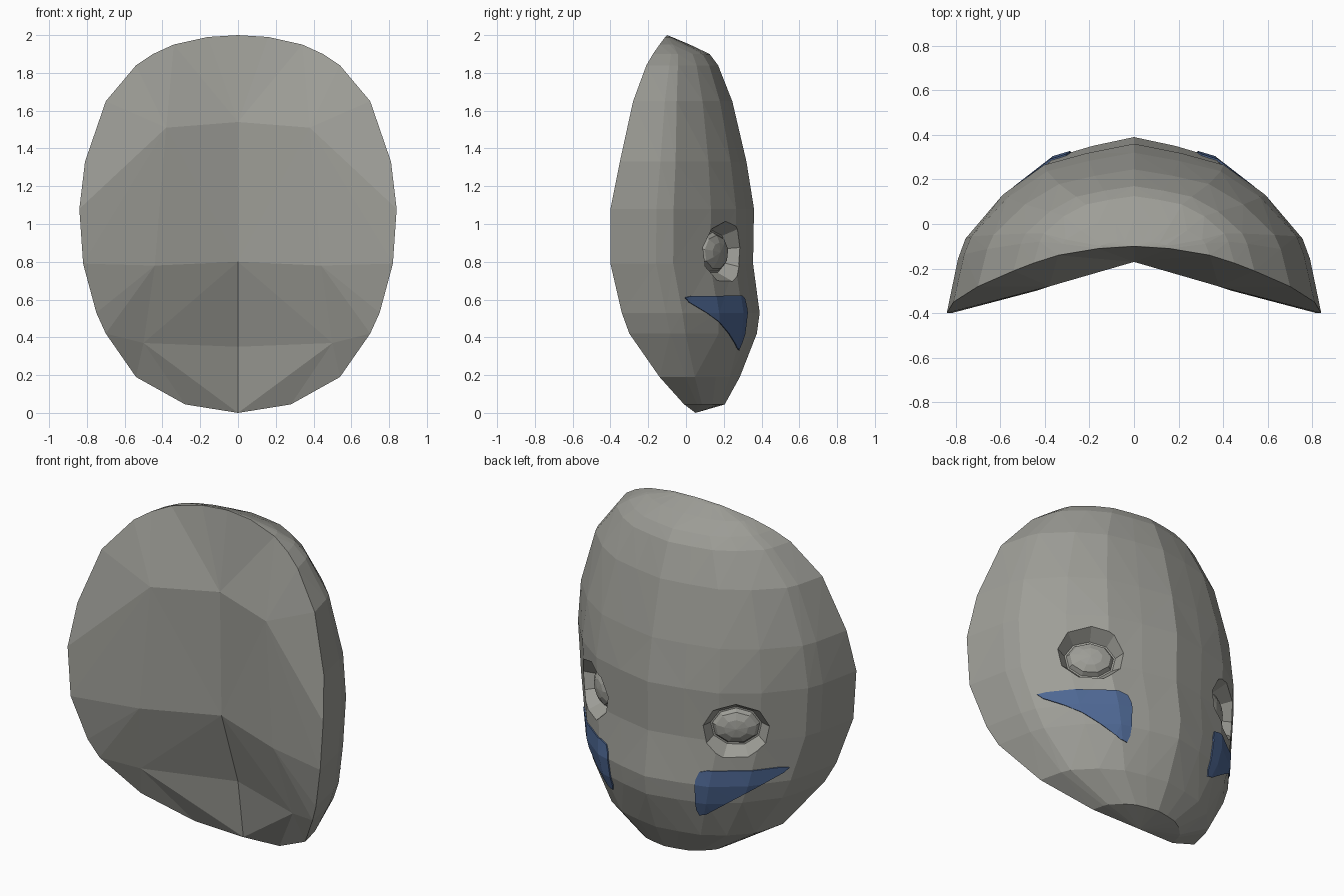
import bpy, bmesh, math
from mathutils import Vector, Matrix

cube = bpy.data.objects.get("Cube")
if cube:
    bpy.data.objects.remove(cube, do_unlink=True)


def material(name, rgb):
    mat = bpy.data.materials.new(name)
    mat.use_nodes = True
    mat.diffuse_color = (*rgb, 1)
    mat.node_tree.nodes["Principled BSDF"].inputs["Base Color"].default_value = (*rgb, 1)
    return mat


GREY = material("warm grey", (0.34, 0.34, 0.31))
BLUE = material("cheek blue", (0.075, 0.135, 0.29))


def make_object(name, bm, mat):
    """Turn a left-half bmesh into an object mirrored across x = 0."""
    mesh = bpy.data.meshes.new(name)
    bm.to_mesh(mesh)
    mesh.materials.append(mat)
    obj = bpy.data.objects.new(name, mesh)
    bpy.context.collection.objects.link(obj)
    mirror = obj.modifiers.new("Mirror", "MIRROR")
    mirror.use_clip = True
    return obj


# Mask rows from crown to chin: height, half width, rim y, centre y
ROWS = [
    (1.99, .16, -.11, -.075), (1.95, .34, -.14, .02), (1.90, .45, -.175, .125),
    (1.84, .54, -.21, .17), (1.65, .70, -.28, .245), (1.33, .81, -.35, .32),
    (1.08, .84, -.40, .36), (.79, .82, -.40, .355), (.53, .75, -.34, .39),
    (.42, .70, -.30, .375), (.19, .54, -.14, .285), (.045, .28, -.01, .205),
]
# Cross-section: fraction of half width, fraction of depth lost
SECTION = [(0, 0), (.25, .055), (.48, .125), (.7, .3), (.9, .56), (.94, .68), (1, 1)]

bm = bmesh.new()
grid = [[bm.verts.new((w * t, yc - (yc - yr) * d, z)) for t, d in SECTION]
        for z, w, yr, yc in ROWS]
top = bm.verts.new((0, -.10, 2))
bottom = bm.verts.new((0, .05, 0))

# Curved outer face
for upper, lower in zip(grid, grid[1:]):
    for i in range(len(SECTION) - 1):
        bm.faces.new((upper[i], upper[i + 1], lower[i + 1], lower[i]))
for pole, row in ((top, grid[0]), (bottom, grid[-1])):
    for a, b in zip(row, row[1:]):
        bm.faces.new((pole, a, b))
bmesh.ops.triangulate(bm, faces=bm.faces[:])
bmesh.ops.recalc_face_normals(bm, faces=bm.faces[:])
if sum(f.normal.y * f.calc_area() for f in bm.faces) < 0:
    bmesh.ops.reverse_faces(bm, faces=bm.faces[:])
skin = bm.copy()

# Hollow inner face
rim = [top] + [row[-1] for row in grid] + [bottom]
brow_mid, brow = bm.verts.new((0, -.17, 1.54)), bm.verts.new((.38, -.28, 1.51))
nose_mid, nose = bm.verts.new((0, -.155, .8)), bm.verts.new((.44, -.30, .78))
jaw_mid, jaw = bm.verts.new((0, 0, .35)), bm.verts.new((.5, -.2, .37))


def fan(hub, points):
    for a, b in zip(points, points[1:]):
        bm.faces.new((hub, a, b))


fan(brow_mid, rim[:3] + [brow])
fan(brow, rim[2:9] + [nose, nose_mid, brow_mid])
fan(nose, rim[8:11] + [jaw, nose_mid])
fan(jaw, rim[10:] + [jaw_mid, nose_mid])
bmesh.ops.recalc_face_normals(bm, faces=bm.faces[:])
if sum(f.normal.y * f.calc_area() for f in bm.faces if f.calc_center_median().y > .1) < 0:
    bmesh.ops.reverse_faces(bm, faces=bm.faces[:])
mask = make_object("mask_shell", bm, GREY)

# Local frame of the left eye: across, up, outward
out = Vector((.56, .83, 0)).normalized()
up = Vector((0, 0, 1))
frame = Matrix((up.cross(out), up, out)).transposed().to_4x4()
frame.translation = (.465, .195, .85)

# Sloped sockets cut from the shell
bm = bmesh.new()
bmesh.ops.create_cone(bm, cap_ends=True, segments=9, radius1=.14, radius2=.235, depth=.13,
                      matrix=frame @ Matrix.Diagonal((1, .82, 1, 1)))
cutter = make_object("socket_cutter", bm, GREY)
cutter.hide_render = True
cut = mask.modifiers.new("Sockets", "BOOLEAN")
cut.object, cut.operation, cut.solver = cutter, "DIFFERENCE", "EXACT"
bpy.context.view_layer.objects.active = mask
for mod in list(mask.modifiers):
    bpy.ops.object.modifier_apply(modifier=mod.name)
bpy.data.objects.remove(cutter, do_unlink=True)

# Flattened eyeballs resting in the sockets
bm = bmesh.new()
bmesh.ops.create_uvsphere(bm, u_segments=9, v_segments=6, radius=1,
                          matrix=frame @ Matrix.Translation((0, 0, -.065))
                          @ Matrix.Diagonal((.13, .105, .05, 1)))
make_object("eyes", bm, GREY)

# Rounded triangular cheek plates, trimmed from the outer face
corners = [Vector(p) for p in ((.29, .62), (.27, .31), (.70, .62))]
outline = []
for i, c in enumerate(corners):
    a = c + (corners[i - 1] - c).normalized() * .06
    b = c + (corners[(i + 1) % 3] - c).normalized() * .06
    outline += [a, (a + 2 * c + b) / 4, b]
centre = sum(corners, Vector((0, 0))) / 3
for a, b in zip(outline, outline[1:] + outline[:1]):
    normal = Vector((b.y - a.y, a.x - b.x))
    if normal.dot(a - centre) < 0:
        normal.negate()
    bmesh.ops.bisect_plane(skin, geom=skin.verts[:] + skin.edges[:] + skin.faces[:],
                           plane_co=(a.x, 0, a.y), plane_no=(normal.x, 0, normal.y),
                           clear_outer=True)
cheeks = make_object("cheek_patches", skin, BLUE)
plate = cheeks.modifiers.new("Thickness", "SOLIDIFY")
plate.thickness, plate.offset = .007, 1
